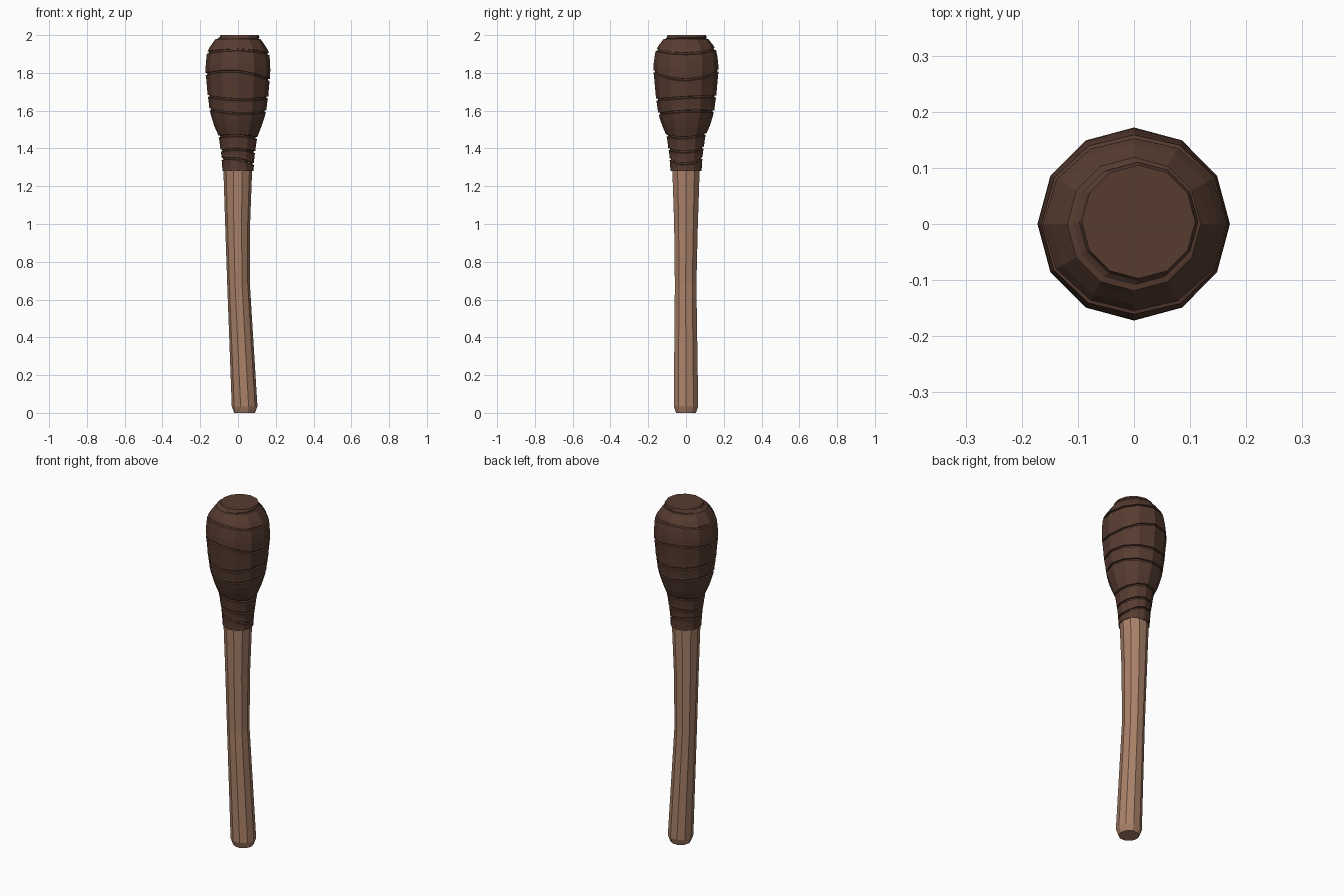
import bpy, bmesh
from math import cos, sin, pi

if "Cube" in bpy.data.objects:
    bpy.data.objects.remove(bpy.data.objects["Cube"])


def material(name, color):
    m = bpy.data.materials.new(name)
    m.diffuse_color = (*color, 1)
    m.use_nodes = True
    m.node_tree.nodes["Principled BSDF"].inputs["Base Color"].default_value = m.diffuse_color
    return m


def loft(name, rings, mat):
    """Skin a stack of equal-length rings and cap both ends."""
    bm = bmesh.new()
    loops = [[bm.verts.new(p) for p in ring] for ring in rings]
    n = len(loops[0])
    for a, b in zip(loops, loops[1:]):
        for i in range(n):
            j = (i + 1) % n
            bm.faces.new((a[i], a[j], b[j], b[i]))
    bm.faces.new(loops[0][::-1])
    bm.faces.new(loops[-1])
    mesh = bpy.data.meshes.new(name)
    bm.to_mesh(mesh)
    bm.free()
    mesh.materials.append(mat)
    obj = bpy.data.objects.new(name, mesh)
    bpy.context.collection.objects.link(obj)
    return obj


wood = material("wood", (0.40, 0.22, 0.14))
cloth = material("dark_wrap", (0.095, 0.045, 0.03))

# Handle: ten-sided, slightly bent shaft (z, centre x, centre y, radius)
shaft = [(0.0, 0.035, 0, 0.055), (0.035, 0.035, 0, 0.068),
         (0.68, 0.003, -0.002, 0.060), (1.0, -0.002, 0, 0.066),
         (1.34, -0.001, 0, 0.078)]
loft("handle", [[(cx + r * cos(2 * pi * i / 10), cy + r * sin(2 * pi * i / 10), z)
                 for i in range(10)] for z, cx, cy, r in shaft], wood)

# Head silhouette (z, radius)
PROFILE = [(1.28, 0.081), (1.36, 0.086), (1.47, 0.102), (1.53, 0.130),
           (1.60, 0.148), (1.68, 0.159), (1.80, 0.170), (1.85, 0.170),
           (1.91, 0.162), (1.945, 0.144), (1.985, 0.112), (2.0, 0.10)]


def radius(z):
    for (z0, r0), (z1, r1) in zip(PROFILE, PROFILE[1:]):
        if z <= z1:
            return r0 + (r1 - r0) * max(0, (z - z0) / (z1 - z0))
    return PROFILE[-1][1]


# Wrap seams: base height, tilt along x, tilt along y, saddle wave
SEAMS = [(1.28, 0, 0, 0), (1.345, -0.014, 0.003, -0.008),
         (1.398, -0.004, 0.004, -0.008), (1.472, -0.004, 0.004, -0.006),
         (1.602, -0.005, 0.006, 0.006), (1.676, -0.004, 0.008, 0.004),
         (1.80, -0.016, 0.002, -0.016), (1.92, -0.003, 0.002, -0.01),
         (1.983, 0, 0, 0)]


def ring(t, lower, upper, offset, shift=0):
    pts = []
    for i in range(12):
        a = 2 * pi * i / 12
        ends = [s[0] + s[1] * cos(a) + s[2] * sin(a) + s[3] * cos(2 * a)
                for s in (lower, upper)]
        z = ends[0] + (ends[1] - ends[0]) * t + shift
        r = radius(z) + offset
        pts.append((r * cos(a), r * sin(a), z))
    return pts


# Wrapped head: overlapping strips separated by narrow sunken grooves
rings = [[(0.074 * cos(2 * pi * i / 12), 0.074 * sin(2 * pi * i / 12), 1.284)
          for i in range(12)]]
for k, (lo, hi) in enumerate(zip(SEAMS, SEAMS[1:])):
    rings.append(ring(0, lo, hi, 0.002))
    for t in (0.33, 0.67):
        rings.append(ring(t, lo, hi, 0.001))
    rings.append(ring(1, lo, hi, 0.002, -0.012 if k < 7 else -0.004))
    rings.append(ring(1, lo, hi, -0.007, -0.009 if k < 7 else -0.002))
    if k < 7:
        rings.append(ring(1, lo, hi, -0.007, -0.001))

# Flat crown, slightly off centre
for z, r in ((1.988, 0.106), (2.0, 0.101)):
    rings.append([(0.008 + r * cos(2 * pi * i / 12), 0.004 + r * sin(2 * pi * i / 12), z)
                  for i in range(12)])
loft("wrapped_head", rings, cloth)
